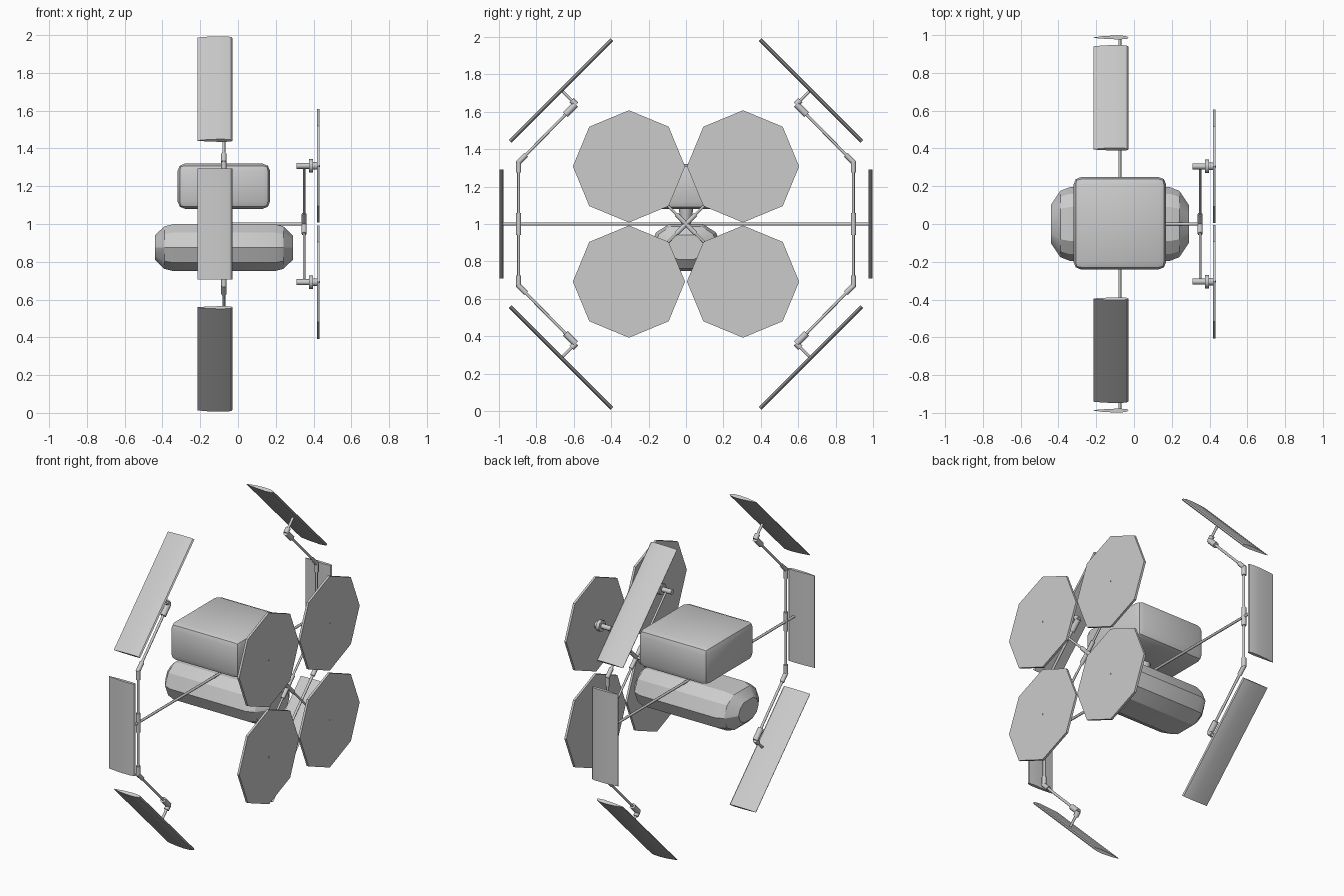
import bpy, bmesh, math
from mathutils import Vector, Matrix

if "Cube" in bpy.data.objects:
    bpy.data.objects.remove(bpy.data.objects["Cube"], do_unlink=True)

grey = bpy.data.materials.new("light grey")
grey.use_nodes = True
grey.diffuse_color = (0.6, 0.6, 0.6, 1)
grey.node_tree.nodes["Principled BSDF"].inputs["Base Color"].default_value = (0.6, 0.6, 0.6, 1)

AXIS_X = -0.075   # plane of the ring frame
MAST_X = 0.35     # plane of the dish frame


def finish(name, bm, smooth=None):
    bmesh.ops.recalc_face_normals(bm, faces=bm.faces)
    mesh = bpy.data.meshes.new(name)
    bm.to_mesh(mesh)
    bm.free()
    obj = bpy.data.objects.new(name, mesh)
    bpy.context.collection.objects.link(obj)
    mesh.materials.append(grey)
    if smooth:
        bpy.ops.object.select_all(action='DESELECT')
        obj.select_set(True)
        bpy.context.view_layer.objects.active = obj
        bpy.ops.object.shade_smooth_by_angle(angle=math.radians(smooth))
    return obj


def rod(name, start, end, r1, r2=None, sides=8):
    """Straight cylinder or cone between two points."""
    a, b = Vector(start), Vector(end)
    turn = (b - a).to_track_quat('Z', 'Y').to_matrix().to_4x4()
    bm = bmesh.new()
    bmesh.ops.create_cone(bm, cap_ends=True, segments=sides, radius1=r1,
                          radius2=r1 if r2 is None else r2, depth=(b - a).length,
                          matrix=Matrix.Translation((a + b) / 2) @ turn)
    return finish(name, bm, 50)


def loft(name, rings, smooth=None):
    """Skin a row of equal rings and cap both ends."""
    bm = bmesh.new()
    rows = [[bm.verts.new(p) for p in ring] for ring in rings]
    n = len(rows[0])
    for a, b in zip(rows, rows[1:]):
        for i in range(n):
            j = (i + 1) % n
            bm.faces.new((a[i], a[j], b[j], b[i]))
    bm.faces.new(rows[0])
    bm.faces.new(rows[-1])
    return finish(name, bm, smooth)


# Upper module: softened box
bm = bmesh.new()
bmesh.ops.create_cube(bm, size=1, matrix=Matrix.Translation((-0.075, 0.004, 1.2))
                      @ Matrix.Diagonal((0.49, 0.49, 0.24, 1)))
bmesh.ops.bevel(bm, geom=bm.edges[:], offset=0.04, segments=2, profile=0.5, affect='EDGES')
finish("upper_module", bm, 30)

# Lower module: faceted tank with tapered ends
half = [(0.09, 0.125), (0.16, 0.08), (0.195, 0), (0.16, -0.08), (0.08, -0.125)]
section = half + [(-y, z) for y, z in reversed(half)]
ends = [(0.265, 1), (0.315, 0.9), (0.365, 0.52)]
stations = [(-x, s) for x, s in reversed(ends)] + ends
loft("lower_module", [[(-0.075 + x, y * s, 0.875 + z * s) for y, z in section]
                      for x, s in stations], 25)

# Link between the modules
rod("module_post", (AXIS_X, 0, 0.99), (AXIS_X, 0, 1.09), 0.025, 0.04)
rod("post_collar", (AXIS_X, 0, 0.97), (AXIS_X, 0, 1.0), 0.06, 0.03)

# Main spars
rod("cross_spar", (AXIS_X, -0.985, 1), (AXIS_X, 0.985, 1), 0.008)
rod("dish_spar", (AXIS_X, 0, 1), (MAST_X + 0.01, 0, 1), 0.008)


def panel(name, centre, normal, length):
    """Thin wing-shaped panel standing across its outward normal."""
    n = Vector(normal).normalized()
    along = n.cross(Vector((1, 0, 0)))
    c = Vector(centre)
    profile = [(-0.215, 0.002), (-0.16, 0.009), (-0.1, 0.012), (-0.06, 0.011),
               (-0.037, 0.007), (-0.03, 0.0), (-0.037, -0.006), (-0.08, -0.009),
               (-0.15, -0.006), (-0.215, -0.001)]
    rings = [[c + along * t + n * h + Vector((x, 0, 0)) for x, h in profile]
             for t in (-length / 2, length / 2)]
    loft(name, rings, 30)


# Ring frame and panels on each side
for s, side in ((-1, "front"), (1, "back")):
    def at(y, z):
        return (AXIS_X, s * y, z)
    rod(side + "_ring_strut", at(0.895, 0.69), at(0.895, 1.31), 0.008)
    rod(side + "_ring_sleeve", at(0.895, 0.94), at(0.895, 1.06), 0.014)
    panel(side + "_panel", (0, s * 0.986, 1), (0, s, 0), 0.585)
    for v, level in ((-1, "lower"), (1, "upper")):
        tag = side + "_" + level
        def up(y, h):
            return at(y, 1 + v * h)
        rod(tag + "_joint_base", up(0.895, 0.275), up(0.895, 0.335), 0.014)
        rod(tag + "_joint_tip", up(0.9, 0.325), up(0.855, 0.37), 0.014)
        rod(tag + "_arm", up(0.89, 0.335), up(0.6, 0.63), 0.008)
        rod(tag + "_arm_sleeve", up(0.645, 0.585), up(0.59, 0.64), 0.018)
        rod(tag + "_elbow", up(0.588, 0.638), up(0.612, 0.662), 0.016)
        rod(tag + "_panel_pin", up(0.595, 0.645), up(0.672, 0.722), 0.008)
        panel(tag + "_panel", (0, s * 0.667, 1 + v * 0.713), (0, s, v), 0.77)

        # Dish boom, mount and octagonal dish
        y, z = s * 0.305, 1 + v * 0.308
        rod(tag + "_dish_boom", (MAST_X, 0, 1), (MAST_X, y, z), 0.007)
        rod(tag + "_boom_sleeve", (MAST_X, 0, 1), (MAST_X, y * 0.17, 1 + v * 0.052), 0.013)
        rod(tag + "_dish_pivot", (0.31, y, z), (0.38, y, z), 0.016)
        rod(tag + "_dish_knob", (0.375, y, z), (0.398, y, z), 0.036)
        rod(tag + "_dish_neck", (0.39, y, z), (0.42, y, z), 0.02)
        octagon = [(y + 0.3 * math.cos(i * math.pi / 4), z + 0.3 * math.sin(i * math.pi / 4))
                   for i in range(8)]
        loft(tag + "_dish", [[(x, a, b) for a, b in octagon] for x in (0.418, 0.432)])
        rod(tag + "_dish_tip", (0.42, y, z), (0.435, y, z), 0.005)
